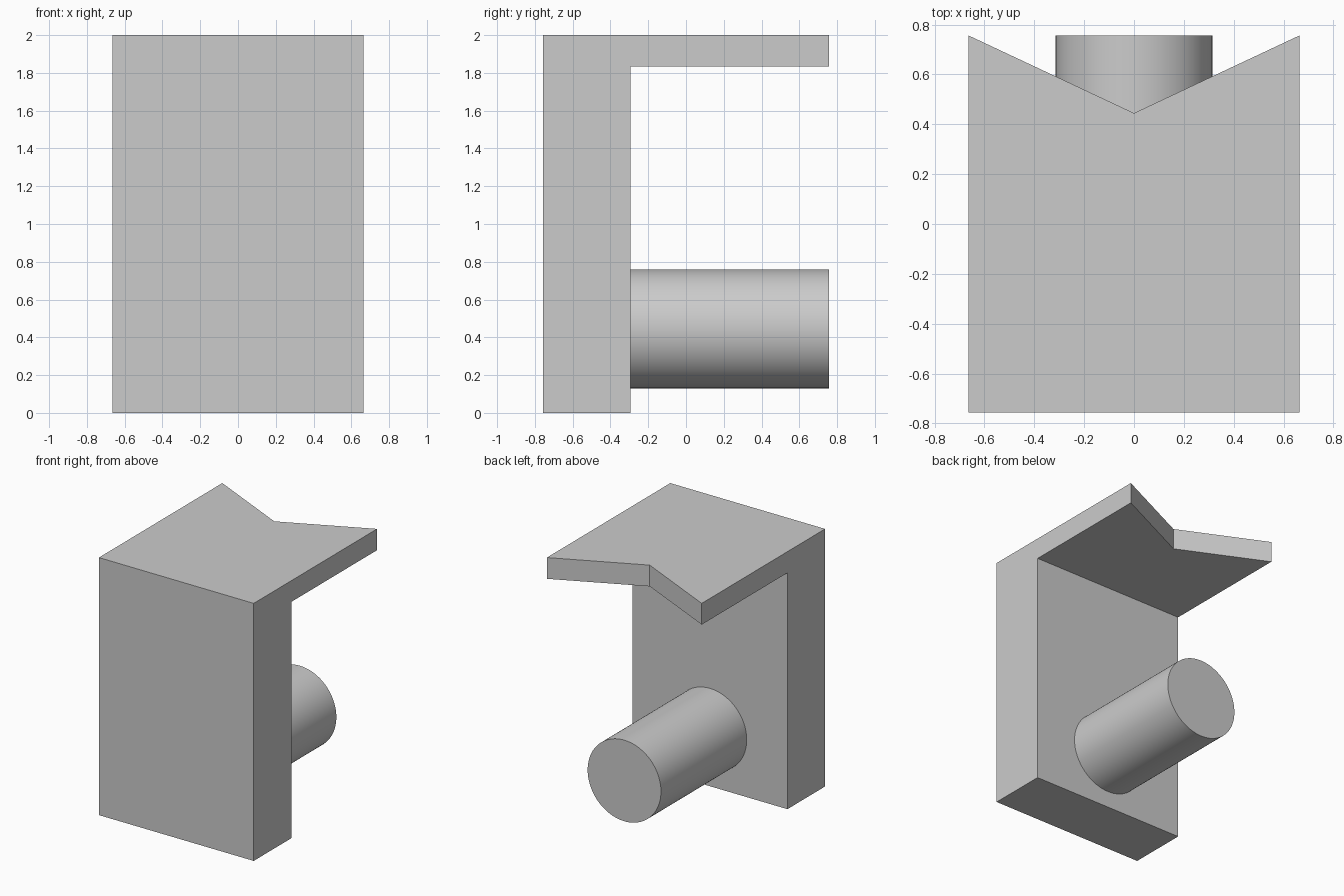
import bpy, bmesh, math
from mathutils import Matrix

cube = bpy.data.objects.get("Cube")
if cube:
    bpy.data.objects.remove(cube, do_unlink=True)

# Single plain grey
grey = bpy.data.materials.new("plain grey")
grey.use_nodes = True
colour = (0.6, 0.6, 0.6, 1)
grey.diffuse_color = colour
grey.node_tree.nodes["Principled BSDF"].inputs["Base Color"].default_value = colour


def add_object(name, bm):
    bmesh.ops.recalc_face_normals(bm, faces=bm.faces)
    mesh = bpy.data.meshes.new(name)
    bm.to_mesh(mesh)
    bm.free()
    mesh.materials.append(grey)
    obj = bpy.data.objects.new(name, mesh)
    bpy.context.collection.objects.link(obj)
    return obj


HALF_WIDTH, HEIGHT = 0.665, 2.0
FRONT, PLATE_BACK, TIP = -0.757, -0.295, 0.757
NOTCH, SHELF_BOTTOM = 0.445, 1.835

# Bracket: L-shaped side profile lofted across, with the shelf edge pulled in at the middle
bm = bmesh.new()
sections = []
for x, tip in ((-HALF_WIDTH, TIP), (0, NOTCH), (HALF_WIDTH, TIP)):
    profile = [(FRONT, 0), (PLATE_BACK, 0), (PLATE_BACK, SHELF_BOTTOM),
               (tip, SHELF_BOTTOM), (tip, HEIGHT), (FRONT, HEIGHT)]
    sections.append([bm.verts.new((x, y, z)) for y, z in profile])
for a, b in zip(sections, sections[1:]):
    for i in range(len(a)):
        j = (i + 1) % len(a)
        bm.faces.new((a[i], a[j], b[j], b[i]))
bm.faces.new(sections[0])
bm.faces.new(sections[-1])
bmesh.ops.dissolve_limit(bm, angle_limit=math.radians(1), verts=bm.verts, edges=bm.edges)
add_object("bracket", bm)

# Round peg on the back of the plate, its root set into the plate
RADIUS, PEG_Z, ROOT = 0.315, 0.445, PLATE_BACK - 0.05
bm = bmesh.new()
bmesh.ops.create_cone(
    bm, cap_ends=True, segments=96, radius1=RADIUS, radius2=RADIUS, depth=TIP - ROOT,
    matrix=Matrix.Translation((0, (TIP + ROOT) / 2, PEG_Z)) @ Matrix.Rotation(math.pi / 2, 4, "X"))
peg = add_object("round_peg", bm)
bpy.ops.object.select_all(action="DESELECT")
peg.select_set(True)
bpy.context.view_layer.objects.active = peg
bpy.ops.object.shade_smooth_by_angle(angle=math.radians(30))
